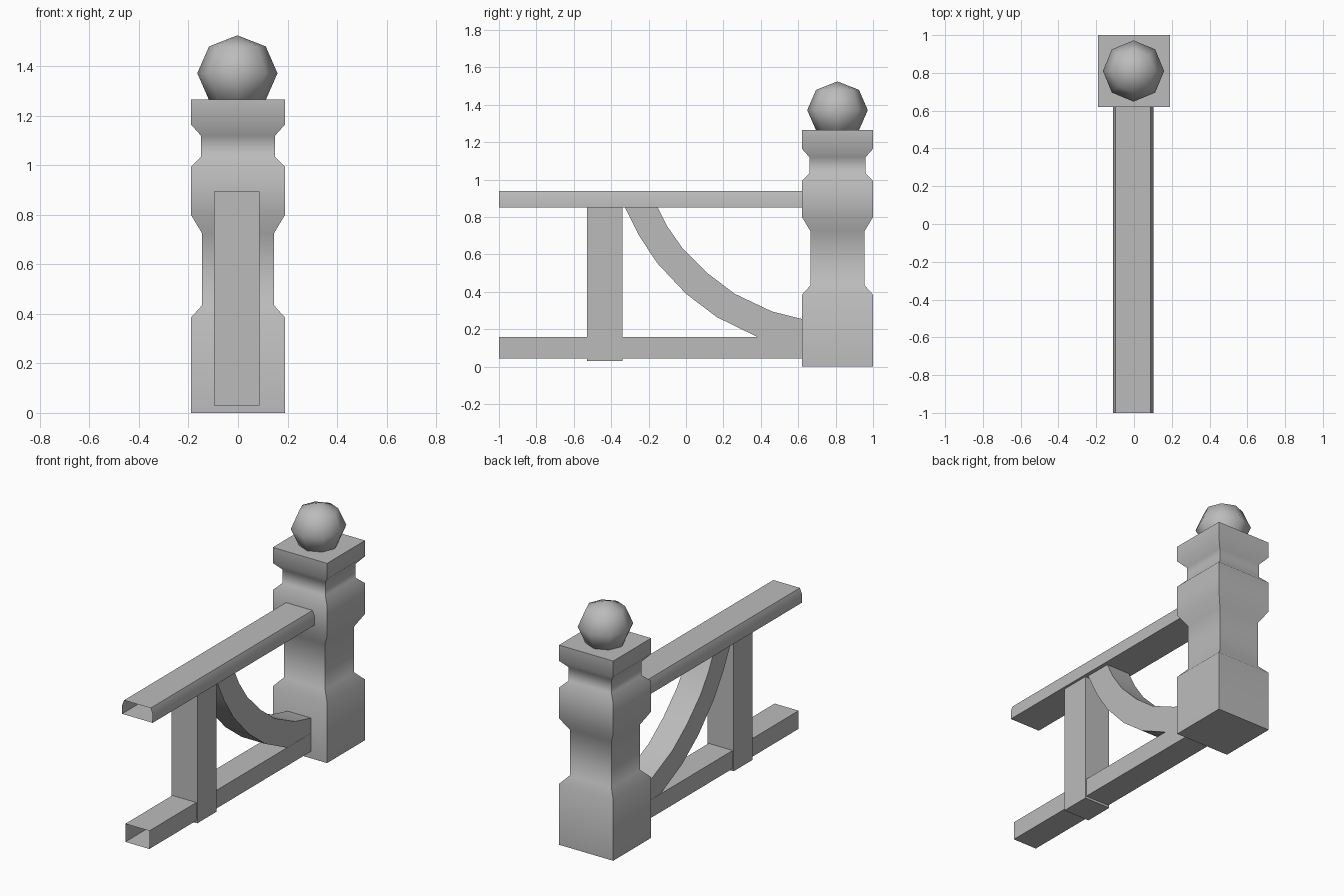
import bpy, bmesh, math
from mathutils import Vector

if "Cube" in bpy.data.objects:
    bpy.data.objects.remove(bpy.data.objects["Cube"], do_unlink=True)

grey = bpy.data.materials.new("plain grey")
grey.use_nodes = True
COLOUR = (0.5, 0.5, 0.5, 1)
grey.diffuse_color = COLOUR
grey.node_tree.nodes["Principled BSDF"].inputs["Base Color"].default_value = COLOUR

MID = -0.005    # the railing runs slightly off the post centre
POST_Y = 0.81


def finish(name, bm, angle):
    """Turn a bmesh into a shaded object."""
    bmesh.ops.recalc_face_normals(bm, faces=bm.faces)
    mesh = bpy.data.meshes.new(name)
    bm.to_mesh(mesh)
    bm.free()
    mesh.materials.append(grey)
    obj = bpy.data.objects.new(name, mesh)
    bpy.context.collection.objects.link(obj)
    bpy.ops.object.select_all(action='DESELECT')
    obj.select_set(True)
    bpy.context.view_layer.objects.active = obj
    bpy.ops.object.shade_smooth_by_angle(angle=math.radians(angle))
    return obj


def loft(name, rings, capped=True, angle=30):
    """Skin a series of matching closed rings."""
    bm = bmesh.new()
    loops = [[bm.verts.new(p) for p in ring] for ring in rings]
    n = len(loops[0])
    for a, b in zip(loops, loops[1:]):
        for i in range(n):
            j = (i + 1) % n
            bm.faces.new((a[i], a[j], b[j], b[i]))
    if capped:
        bm.faces.new(loops[0])
        bm.faces.new(loops[-1])
    return finish(name, bm, angle)


def rectangle(half, low, high):
    return [(MID - half, low), (MID + half, low), (MID + half, high), (MID - half, high)]


def tube(name, section, y0, y1, capped):
    """Run an x-z section along y."""
    return loft(name, [[(x, y, z) for x, z in section] for y in (y0, y1)], capped)


# Square post with turned-in necks: (half width, height)
post = [(0.19, 0), (0.19, 0.385), (0.145, 0.435), (0.145, 0.725), (0.19, 0.80),
        (0.19, 0.995), (0.15, 1.035), (0.15, 1.12), (0.19, 1.165), (0.19, 1.265)]
corners = [(-1, -1), (1, -1), (1, 1), (-1, 1)]
loft("post", [[(sx * h, POST_Y + sy * h, z) for sx, sy in corners] for h, z in post], angle=50)

# Ball finial
bm = bmesh.new()
bmesh.ops.create_uvsphere(bm, u_segments=8, v_segments=4, radius=0.162)
bmesh.ops.scale(bm, vec=Vector((1, 1, 0.945)), verts=bm.verts)
bmesh.ops.translate(bm, vec=Vector((MID / 2, POST_Y, 1.372)), verts=bm.verts)
finish("ball_finial", bm, 60)

# Hollow handrail with chamfered top edges
half = [(0.107, 0.85), (0.107, 0.905), (0.093, 0.94)]
section = [(MID + x, z) for x, z in half] + [(MID - x, z) for x, z in reversed(half)]
tube("handrail", section, -1, 0.64, False)

# Hollow lower rail and solid upright
tube("lower_rail", rectangle(0.084, 0.045, 0.16), -1, 0.64, False)
tube("upright", rectangle(0.091, 0.03, 0.895), -0.53, -0.34, True)

# Curved brace between handrail and post: lower and upper edges in y-z
under = [(-0.325, 0.85), (-0.25, 0.70), (-0.155, 0.555), (0, 0.39),
         (0.165, 0.265), (0.38, 0.16), (0.63, 0.10)]
over = [(-0.15, 0.85), (-0.10, 0.75), (-0.02, 0.635), (0.115, 0.50),
        (0.26, 0.39), (0.46, 0.295), (0.63, 0.253)]
brace = [[(MID - 0.083, *u), (MID + 0.083, *u), (MID + 0.083, *o), (MID - 0.083, *o)]
         for u, o in zip(under, over)]
loft("curved_brace", brace, angle=30)
